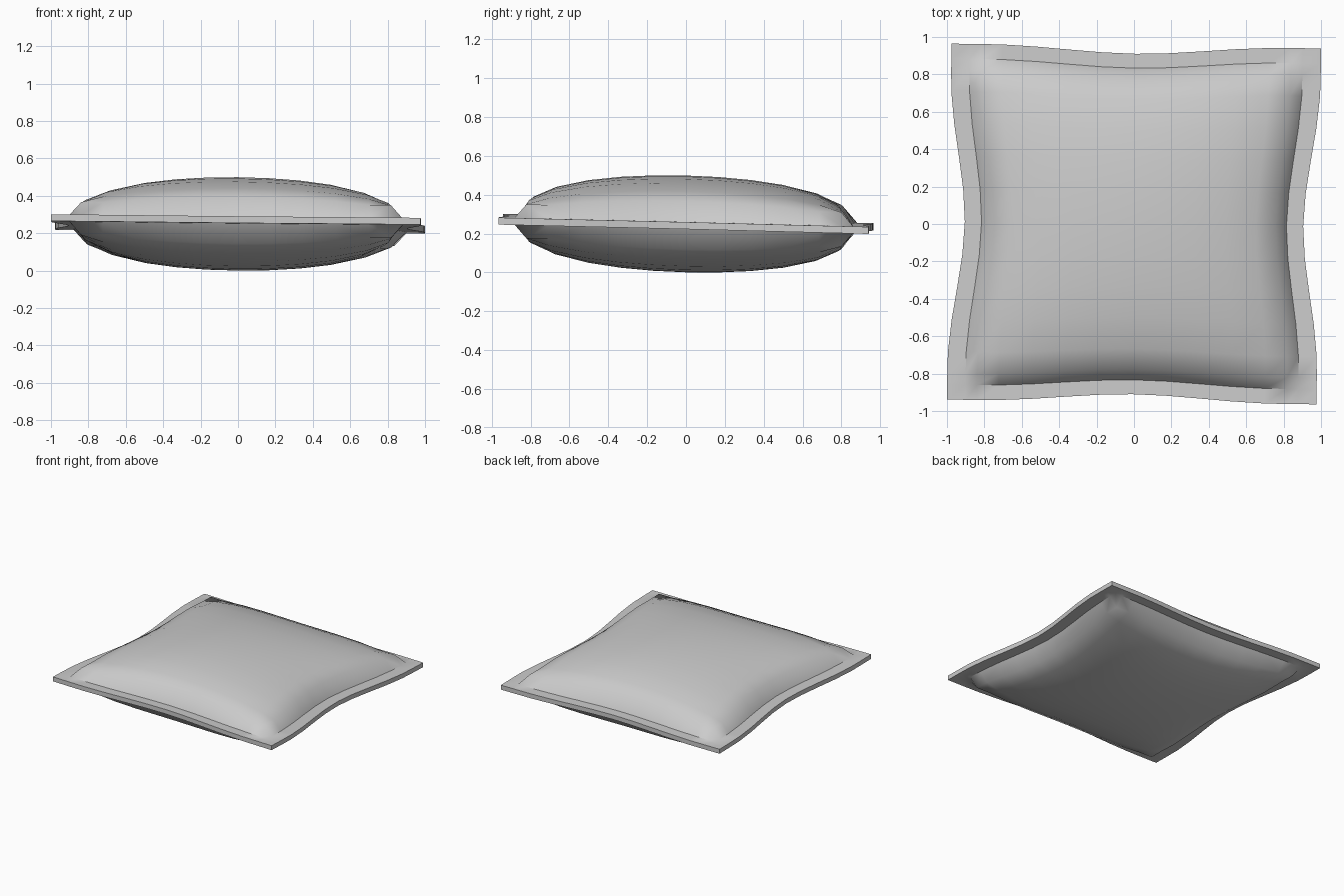
import bpy, bmesh, math

if "Cube" in bpy.data.objects:
    bpy.data.objects.remove(bpy.data.objects["Cube"])

HALF = [0.2, 0.4, 0.6, 0.8, 0.93, 1.0, 1.1]      # last step is the flat flange
COORDS = [-c for c in reversed(HALF)] + [0.0] + HALF
N = len(COORDS)
TURN = 0.013


def flare(t):
    # edges pinch in at the middle and flare towards the corners
    t = min(abs(t) / 0.88, 1.0)
    return t * t * (3 - 2 * t)


def height(u, v):
    if max(abs(u), abs(v)) >= 1.0:
        return 0.018
    h = 0.249 * ((1 - u * u) * (1 - v * v)) ** 0.35
    return max(h, 0.088)


def place(u, v, side):
    uu = u * 1.009 if abs(u) > 1 else u
    vv = v * 0.993 if abs(v) > 1 else v
    x = uu * (0.815 + 0.075 * flare(v))
    y = vv * (0.833 + 0.038 * flare(u))
    x, y = x + TURN * y, y - TURN * x
    # the whole cushion leans slightly
    return x, y, 0.25 - 0.010 * x - 0.025 * y + side * height(u, v)


bm = bmesh.new()
layers = []
for side in (1, -1):
    grid = [[bm.verts.new(place(u, v, side)) for v in COORDS] for u in COORDS]
    layers.append(grid)
    for i in range(N - 1):
        for j in range(N - 1):
            bm.faces.new((grid[i][j], grid[i + 1][j], grid[i + 1][j + 1], grid[i][j + 1]))

# thin wall round the flange
M = N - 1
rim = ([(i, 0) for i in range(M)] + [(M, j) for j in range(M)]
       + [(M - i, M) for i in range(M)] + [(0, M - j) for j in range(M)])
top, bottom = layers
for (a, b), (c, d) in zip(rim, rim[1:] + rim[:1]):
    bm.faces.new((top[a][b], bottom[a][b], bottom[c][d], top[c][d]))
bmesh.ops.recalc_face_normals(bm, faces=bm.faces)

mesh = bpy.data.meshes.new("cushion")
bm.to_mesh(mesh)
bm.free()
cushion = bpy.data.objects.new("cushion", mesh)
bpy.context.collection.objects.link(cushion)
bpy.context.view_layer.objects.active = cushion
cushion.select_set(True)
bpy.ops.object.shade_smooth_by_angle(angle=math.radians(42))
